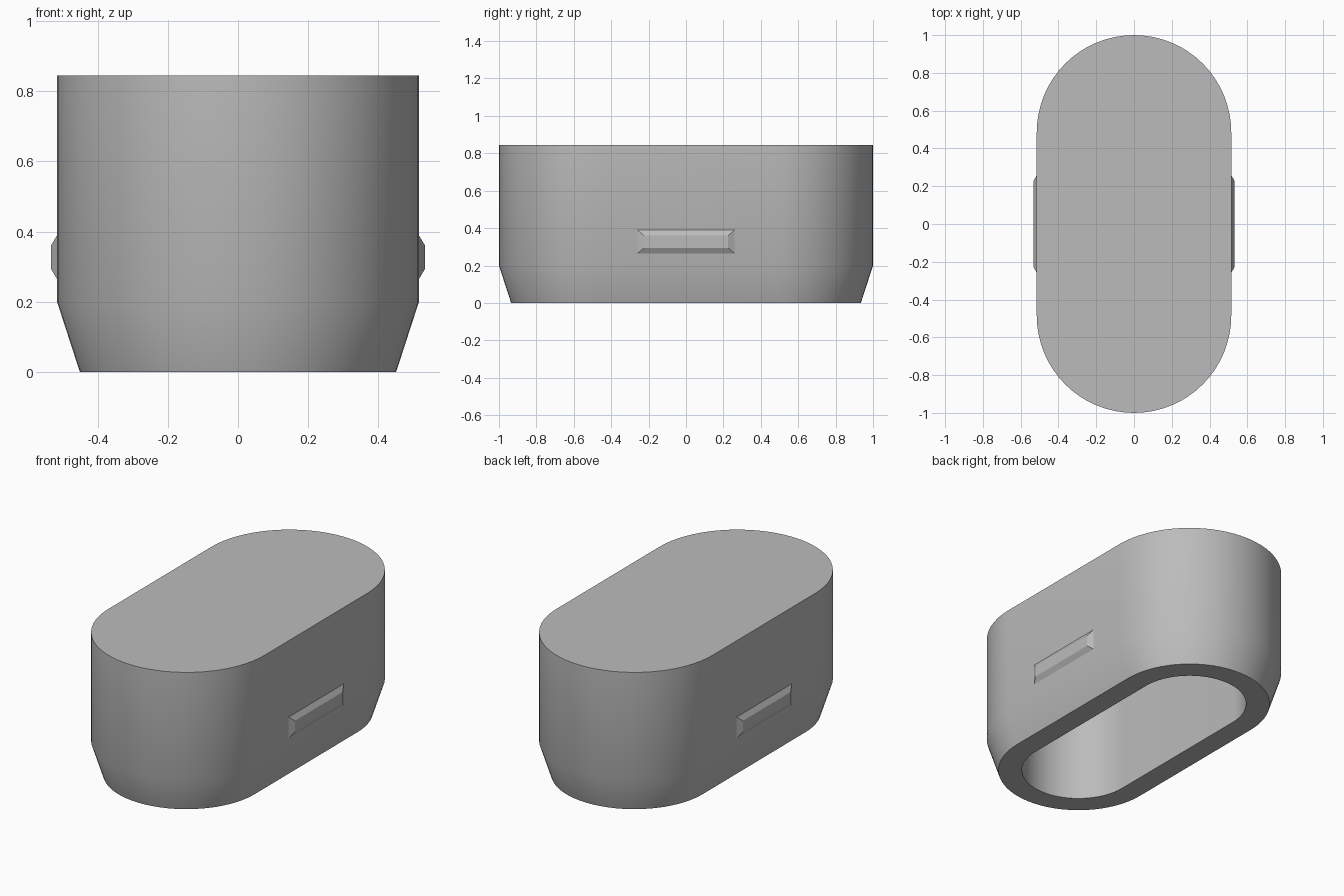
import bpy, bmesh, math

cube = bpy.data.objects.get("Cube")
if cube:
    bpy.data.objects.remove(cube, do_unlink=True)

grey = bpy.data.materials.new("plain grey")
grey.use_nodes = True
color = (0.5, 0.5, 0.5, 1)
grey.diffuse_color = color
grey.node_tree.nodes["Principled BSDF"].inputs["Base Color"].default_value = color

RADIUS = 0.515
CENTRE = 0.485   # distance of each round end's centre from the middle
STEPS = 32


def slot_ring(bm, radius, z):
    """Ring of vertices along a rounded slot that is long in y."""
    ring = []
    for end in (1, -1):
        for i in range(STEPS + 1):
            a = math.pi * i / STEPS
            ring.append(bm.verts.new((end * radius * math.cos(a),
                                      end * (CENTRE + radius * math.sin(a)), z)))
    return ring


def bridge(bm, low, high):
    for i in range(len(low)):
        j = (i + 1) % len(low)
        bm.faces.new((low[i], low[j], high[j], high[i]))


def finish(bm, name):
    bmesh.ops.recalc_face_normals(bm, faces=bm.faces)
    mesh = bpy.data.meshes.new(name)
    bm.to_mesh(mesh)
    bm.free()
    mesh.materials.append(grey)
    obj = bpy.data.objects.new(name, mesh)
    bpy.context.collection.objects.link(obj)
    return obj


# Hollow body: lid, straight wall, tapered foot, rim and inner cavity
bm = bmesh.new()
profile = [(RADIUS, 0.845), (RADIUS, 0.2), (0.45, 0), (0.318, 0), (0.318, 0.645)]
rings = [slot_ring(bm, r, z) for r, z in profile]
for a, b in zip(rings, rings[1:]):
    bridge(bm, a, b)
bm.faces.new(rings[0])
bm.faces.new(rings[-1])
body = finish(bm, "body")
bpy.ops.object.select_all(action="DESELECT")
body.select_set(True)
bpy.context.view_layer.objects.active = body
bpy.ops.object.shade_smooth_by_angle(angle=math.radians(30))

# Bevelled grip ridge on each long side
for side, name in ((1, "left_grip_ridge"), (-1, "right_grip_ridge")):
    bm = bmesh.new()
    loops = []
    for x, y, z in ((0.5, 0.26, 0.0625), (RADIUS, 0.26, 0.0625), (0.533, 0.225, 0.0325)):
        loops.append([bm.verts.new((side * x, sy * y, 0.3275 + sz * z))
                      for sy, sz in ((-1, -1), (1, -1), (1, 1), (-1, 1))])
    for a, b in zip(loops, loops[1:]):
        bridge(bm, a, b)
    bm.faces.new(loops[0])
    bm.faces.new(loops[-1])
    finish(bm, name)
